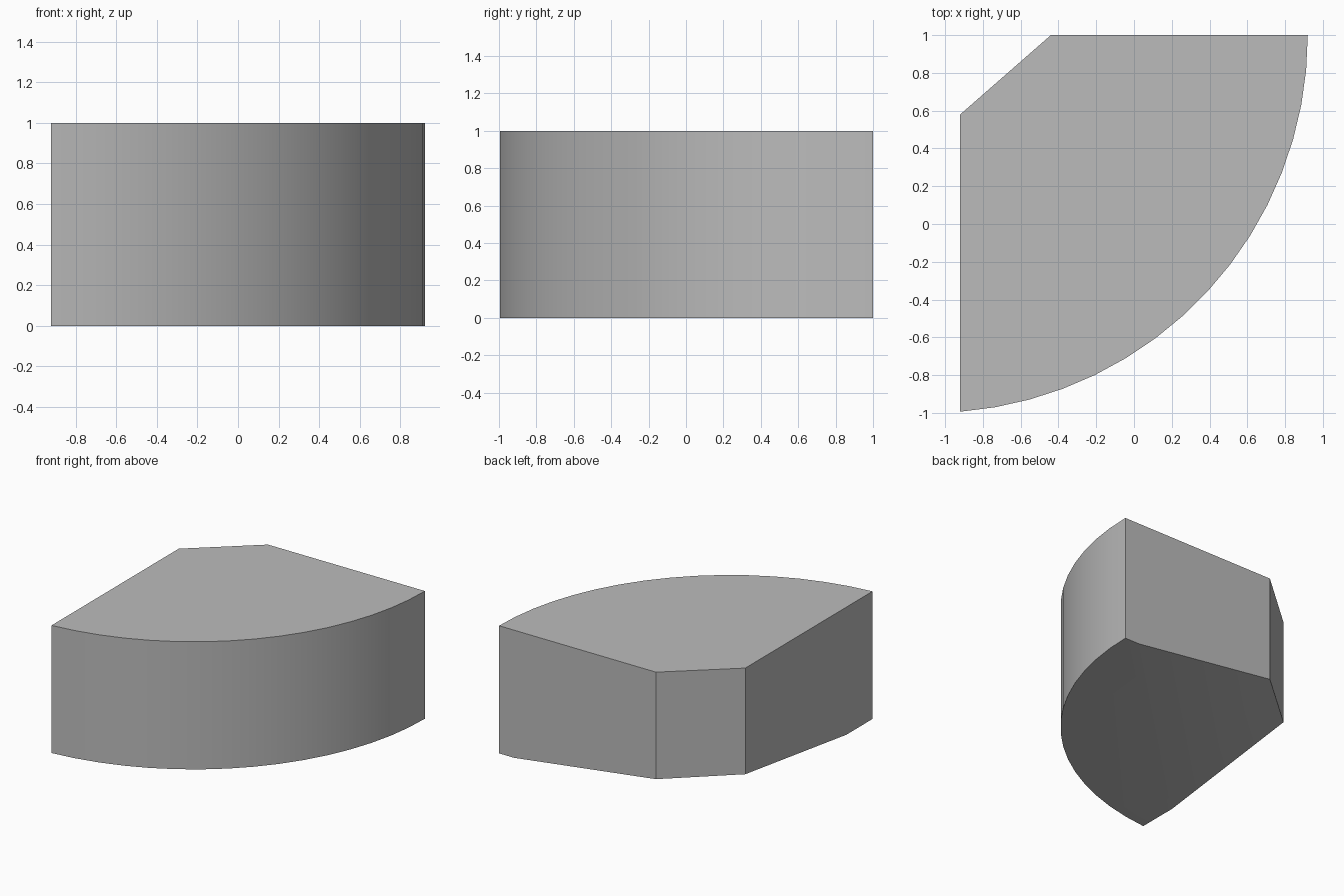
import bpy, bmesh, math
from mathutils import Vector

cube = bpy.data.objects.get("Cube")
if cube:
    bpy.data.objects.remove(cube, do_unlink=True)

# Single grey material
grey = bpy.data.materials.new("plain_grey")
grey.use_nodes = True
colour = (0.5, 0.5, 0.5, 1)
grey.diffuse_color = colour
grey.node_tree.nodes["Principled BSDF"].inputs["Base Color"].default_value = colour

# Plan outline: curved outer wall, two straight walls and a cut corner
HEIGHT, RADIUS, SEGMENTS = 1.0, 2.0, 16
centre = Vector((-1.08, 1.0))
start = math.atan2(-2, 0.16)
outline = []
for i in range(SEGMENTS + 1):
    a = start * (1 - i / SEGMENTS)
    outline.append((centre.x + RADIUS * math.cos(a), centre.y + RADIUS * math.sin(a)))
outline += [(-0.44, 1), (-0.92, 0.58)]

# Extrude the outline into a solid block
bm = bmesh.new()
base = bm.faces.new([bm.verts.new((x, y, 0)) for x, y in outline])
top = bmesh.ops.extrude_face_region(bm, geom=[base], use_keep_orig=True)["geom"]
bmesh.ops.translate(bm, verts=[v for v in top if isinstance(v, bmesh.types.BMVert)],
                    vec=(0, 0, HEIGHT))
bmesh.ops.recalc_face_normals(bm, faces=bm.faces)

# Shave the underside so it rises gently towards the cut corner
fold_a, fold_b = Vector((0.79, 1, 0)), Vector((-0.92, -0.67, 0))
raised = Vector((-0.68, 0.79, 0.165))
normal = (fold_b - fold_a).cross(raised - fold_a).normalized()
if normal.z < 0:
    normal.negate()
cut = bmesh.ops.bisect_plane(bm, geom=bm.verts[:] + bm.edges[:] + bm.faces[:],
                             plane_co=fold_a, plane_no=normal, clear_inner=True)
rim = [e for e in cut["geom_cut"] if isinstance(e, bmesh.types.BMEdge)]
bmesh.ops.holes_fill(bm, edges=rim)
bmesh.ops.recalc_face_normals(bm, faces=bm.faces)

mesh = bpy.data.meshes.new("corner_block")
bm.to_mesh(mesh)
bm.free()
mesh.materials.append(grey)
block = bpy.data.objects.new("corner_block", mesh)
bpy.context.collection.objects.link(block)

# Smooth curved wall, sharp corners
bpy.context.view_layer.objects.active = block
block.select_set(True)
bpy.ops.object.shade_smooth_by_angle(angle=math.radians(30))
